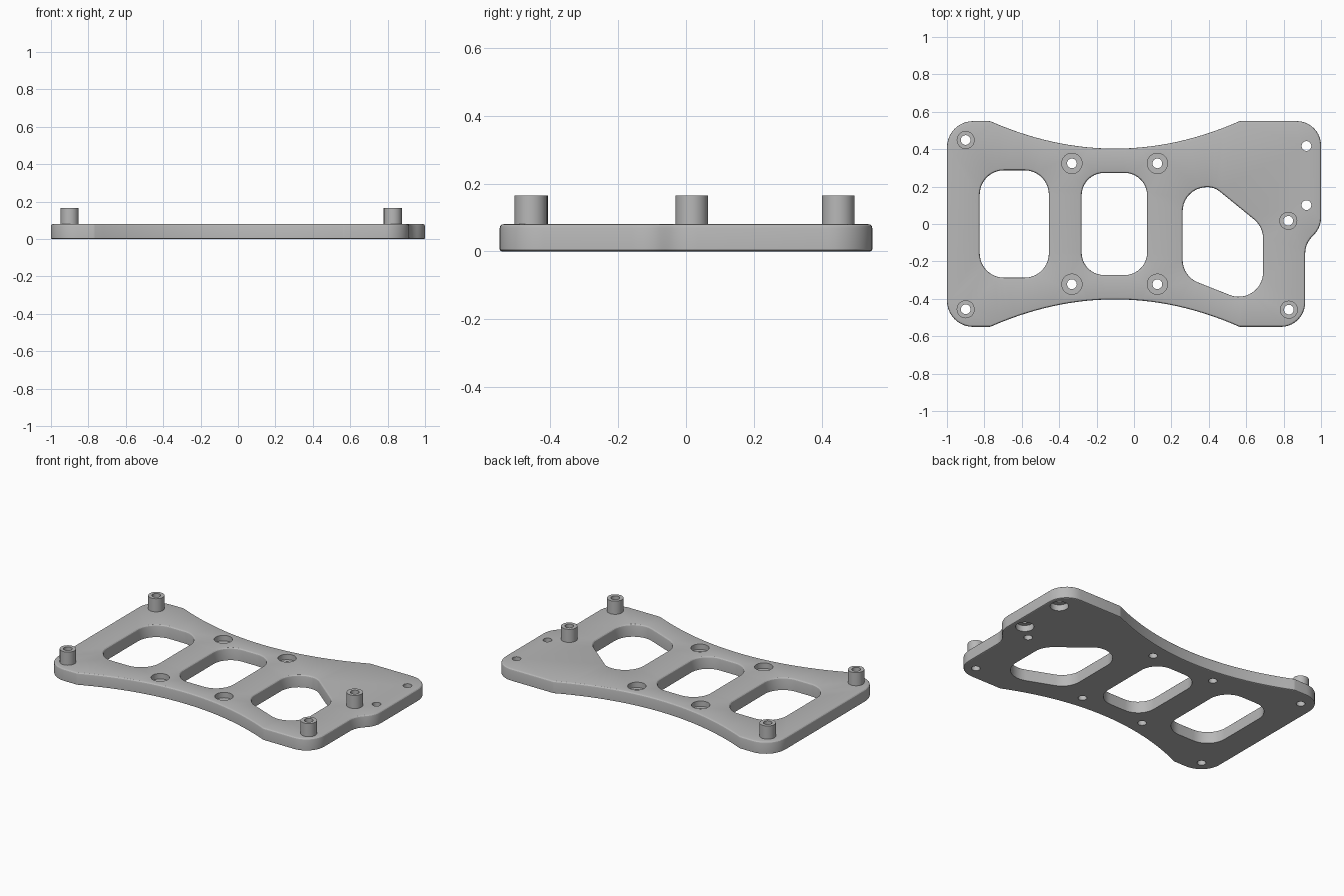
import bpy, bmesh
from math import cos, sin, pi, tan, radians
from mathutils import Vector

cube = bpy.data.objects.get("Cube")
if cube:
    bpy.data.objects.remove(cube)

THICK, HALF_DEPTH, BOSS_TOP = 0.08, 0.55, 0.165
BORE = 0.026

grey = bpy.data.materials.new("satin_grey")
grey.use_nodes = True
grey.diffuse_color = (0.48, 0.48, 0.48, 1)
bsdf = next(n for n in grey.node_tree.nodes if n.type == 'BSDF_PRINCIPLED')
bsdf.inputs["Base Color"].default_value = grey.diffuse_color
bsdf.inputs["Roughness"].default_value = 0.6


def rounded(corners):
    """Counter-clockwise loop from (x, y, fillet radius) corners."""
    pts = []
    for i, (x, y, r) in enumerate(corners):
        p = Vector((x, y))
        if not r:
            pts.append(p)
            continue
        a = (Vector(corners[i - 1][:2]) - p).normalized()
        b = (Vector(corners[(i + 1) % len(corners)][:2]) - p).normalized()
        turn = pi - a.angle(b)
        start = p + a * r * tan(turn / 2)
        mid = p + (a + b).normalized() * r / cos(turn / 2)
        sign = 1 if (-a).cross(b) > 0 else -1
        steps = max(2, round(turn / radians(9)))
        for k in range(steps + 1):
            t = sign * turn * k / steps
            v = start - mid
            pts.append(mid + Vector((v.x * cos(t) - v.y * sin(t),
                                     v.x * sin(t) + v.y * cos(t))))
    return pts


def circle(x, y, r, n=32):
    return [Vector((x + r * cos(2 * pi * k / n), y + r * sin(2 * pi * k / n)))
            for k in range(n)]


def inset(loop, d):
    """Move a loop inwards by d (outwards when negative)."""
    out = []
    for i, p in enumerate(loop):
        a = (p - loop[i - 1]).normalized()
        b = (loop[(i + 1) % len(loop)] - p).normalized()
        n = Vector((-a.y - b.y, a.x + b.x)).normalized()
        out.append(p + n * d / n.dot(Vector((-a.y, a.x))))
    return out


def wall(bm, loop, profile):
    """Sweep a loop through (inset, z) steps; return first and last edges."""
    rings = []
    for d, z in profile:
        rings.append([bm.verts.new((p.x, p.y, z)) for p in inset(loop, d)])
    n = len(loop)
    for lo, hi in zip(rings, rings[1:]):
        for i in range(n):
            j = (i + 1) % n
            bm.faces.new((lo[i], lo[j], hi[j], hi[i]))
    return [[bm.edges.get((r[i], r[(i + 1) % n])) for i in range(n)]
            for r in (rings[0], rings[-1])]


def finish(bm, name):
    bmesh.ops.recalc_face_normals(bm, faces=bm.faces)
    mesh = bpy.data.meshes.new(name)
    bm.to_mesh(mesh)
    bm.free()
    mesh.materials.append(grey)
    obj = bpy.data.objects.new(name, mesh)
    bpy.context.collection.objects.link(obj)
    bpy.ops.object.select_all(action='DESELECT')
    obj.select_set(True)
    bpy.context.view_layer.objects.active = obj
    bpy.ops.object.shade_smooth_by_angle(angle=radians(20))


def fillet(r, side):
    """Rounded top edge; side is 1 for the rim and -1 for an opening."""
    return [(side * r * (1 - cos(t)), THICK - r + r * sin(t))
            for t in (k * pi / 6 for k in range(4))]


# Outer outline with waisted front and back edges
waist = []
for k in range(1, 28):
    u = 2 * k / 28 - 1
    waist.append((-0.102 + 0.667 * u, 0.403 + 0.147 * u * u))
H = HALF_DEPTH
outline = rounded(
    [(-1, -H, 0.14), (-0.769, -H, 0.03)]
    + [(x, -y, 0) for x, y in waist]
    + [(0.565, -H, 0.03), (0.915, -H, 0.13), (0.915, -0.105, 0.13),
       (1, -0.02, 0.13), (1, H, 0.13), (0.565, H, 0.03)]
    + [(x, y, 0) for x, y in reversed(waist)]
    + [(-0.769, H, 0.03), (-1, H, 0.14)])


def slot(x0, x1, y, r):
    return rounded([(x0, -y, r), (x1, -y, r), (x1, y, r), (x0, y, r)])


# Three large openings
openings = [
    slot(-0.825, -0.455, 0.287, 0.13),
    slot(-0.28, 0.07, 0.273, 0.12),
    rounded([(0.26, -0.28, 0.13), (0.69, -0.45, 0.13), (0.69, -0.015, 0.13),
             (0.43, 0.197, 0.1), (0.26, 0.197, 0.13)]),
]
bosses = {"back_right": (-0.9, 0.449), "front_right": (-0.9, -0.456),
          "middle_left": (0.825, 0.017), "front_left": (0.828, -0.458)}
top_sunk = [(x, y) for x in (-0.332, 0.125) for y in (-0.322, 0.324)]
bottom_sunk = [(0.922, 0.417), (0.922, 0.101)]

# Plate: walls first, then the top and bottom skins between them
bm = bmesh.new()
R, SINK, SEAT = 0.012, 0.054, 0.045
sink = BORE - SINK
walls = [wall(bm, outline, [(0.006, 0), (0.002, 0.002), (0, 0.006)] + fillet(R, 1))]
walls += [wall(bm, o, [(0, 0)] + fillet(R, -1)) for o in openings]
for x, y in bosses.values():
    walls.append(wall(bm, circle(x, y, BORE), [(0, 0), (0, THICK)]))
for x, y in top_sunk:
    walls.append(wall(bm, circle(x, y, BORE),
                      [(0, 0), (0, SEAT), (sink, SEAT), (sink, THICK)]))
for x, y in bottom_sunk:
    walls.append(wall(bm, circle(x, y, BORE),
                      [(sink, 0), (sink, 0.04), (0, 0.04), (0, THICK)]))
for end, z in ((0, -1), (1, 1)):
    bmesh.ops.triangle_fill(bm, use_beauty=True, normal=(0, 0, z),
                            edges=[e for w in walls for e in w[end]])
finish(bm, "base_plate")

# Hollow standoffs
for name, (x, y) in bosses.items():
    bm = bmesh.new()
    rim = 0.048 - BORE
    wall(bm, circle(x, y, 0.048),
         [(rim, THICK), (0, THICK), (0, BOSS_TOP), (rim, BOSS_TOP), (rim, THICK)])
    bmesh.ops.remove_doubles(bm, verts=bm.verts, dist=1e-5)
    finish(bm, name + "_standoff")
